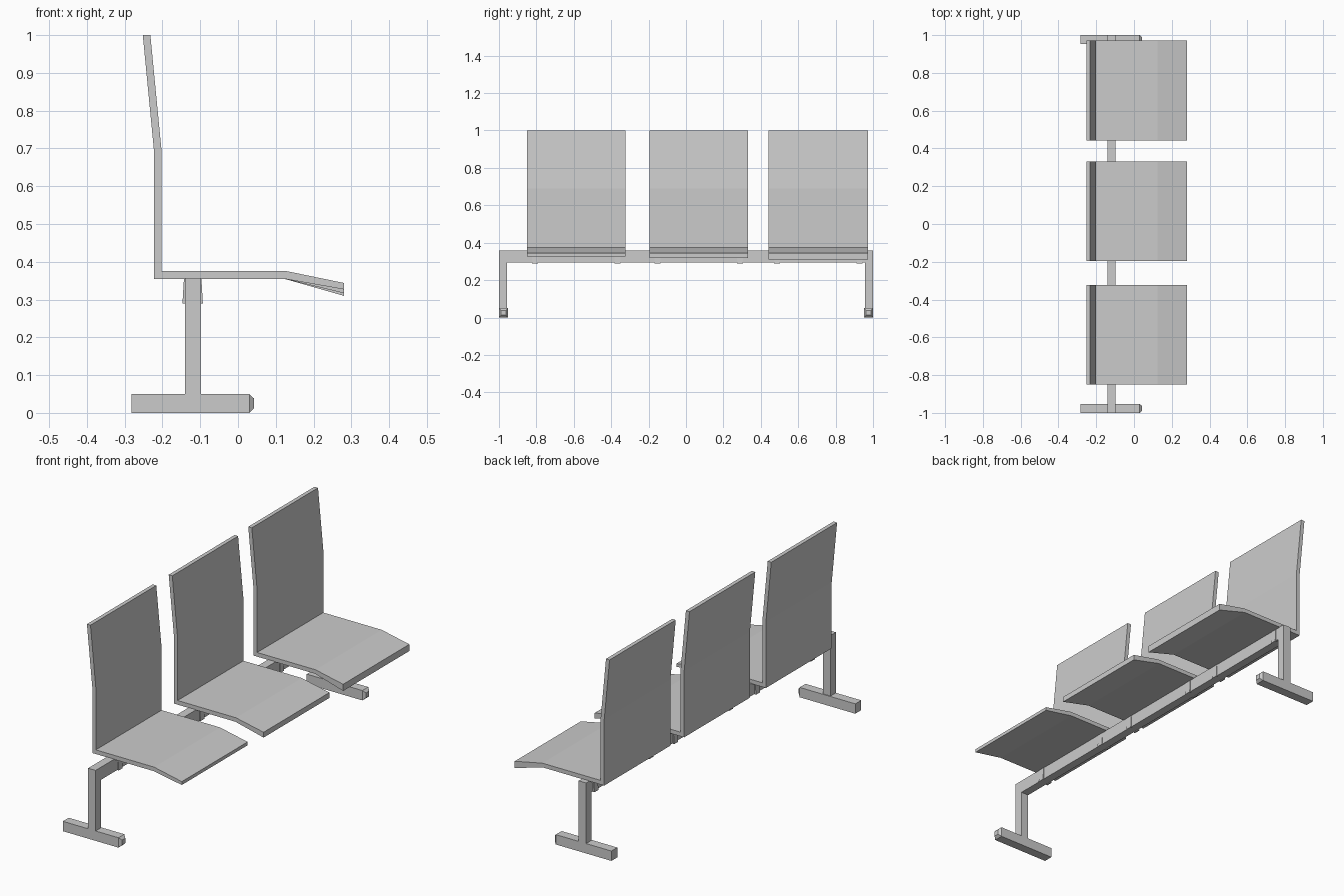
import bpy, bmesh

if "Cube" in bpy.data.objects:
    bpy.data.objects.remove(bpy.data.objects["Cube"])


def make_object(name, bm):
    bmesh.ops.recalc_face_normals(bm, faces=bm.faces)
    mesh = bpy.data.meshes.new(name)
    bm.to_mesh(mesh)
    bm.free()
    obj = bpy.data.objects.new(name, mesh)
    bpy.context.collection.objects.link(obj)
    return obj


def extrude_profile(name, points, y0, y1):
    """Extrude a closed xz outline from y0 to y1."""
    bm = bmesh.new()
    face = bm.faces.new([bm.verts.new((x, y0, z)) for x, z in points])
    new = bmesh.ops.extrude_face_region(bm, geom=[face])["geom"]
    moved = [v for v in new if isinstance(v, bmesh.types.BMVert)]
    bmesh.ops.translate(bm, verts=moved, vec=(0, y1 - y0, 0))
    return make_object(name, bm)


def box(name, x0, x1, y0, y1, z0, z1):
    return extrude_profile(name, [(x0, z0), (x1, z0), (x1, z1), (x0, z1)], y0, y1)


# Seat shells: bent sheet with back and drooping front lip
seats = [("left", -0.85, -0.323, 0.327), ("middle", -0.195, 0.332, 0.317),
         ("right", 0.442, 0.972, 0.31)]
for label, y0, y1, lip in seats:
    extrude_profile("seat_" + label, [
        (-0.252, 1.0), (-0.222, 0.69), (-0.222, 0.355), (0.122, 0.355),
        (0.28, lip), (0.28, 0.344), (0.125, 0.376), (-0.202, 0.376),
        (-0.202, 0.69), (-0.232, 1.0)], y0, y1)
    # Pair of thin, slightly flared clamp plates gripping the beam under each seat
    mid = (y0 + y1) / 2
    for i, y in enumerate((mid - 0.22, mid + 0.22)):
        for side, s in (("front", 1), ("rear", -1)):
            plate = [(-0.12 + s * dx, z) for dx, z in
                     ((0.019, 0.357), (0.023, 0.357), (0.027, 0.29), (0.019, 0.29))]
            extrude_profile(f"clamp_{label}_{i}_{side}", plate, y - 0.016, y + 0.016)

# Cross beam
box("beam", -0.14, -0.098, -0.957, 0.957, 0.293, 0.357)

# End legs and feet
for label, s in (("left", -1), ("right", 1)):
    y0, y1 = sorted((s * 0.957, s * 1.0))
    box("leg_" + label, -0.14, -0.098, y0, y1, 0.045, 0.357)
    y0, y1 = sorted((s * 0.953, s * 1.0))
    foot = box("foot_" + label, -0.282, 0.03, y0, y1, 0.0, 0.05)
    # Tapered plug on the foot's front end
    bm = bmesh.new()
    bm.from_mesh(foot.data)
    end = [f for f in bm.faces if f.normal.x > 0.9]
    tip = bmesh.ops.extrude_face_region(bm, geom=end)["geom"]
    bmesh.ops.delete(bm, geom=end, context="FACES_ONLY")
    yc = (y0 + y1) / 2
    for v in [g for g in tip if isinstance(g, bmesh.types.BMVert)]:
        v.co = (0.043, yc + (v.co.y - yc) * 0.55, 0.025 + (v.co.z - 0.025) * 0.5)
    bmesh.ops.recalc_face_normals(bm, faces=bm.faces)
    bm.to_mesh(foot.data)
    bm.free()
